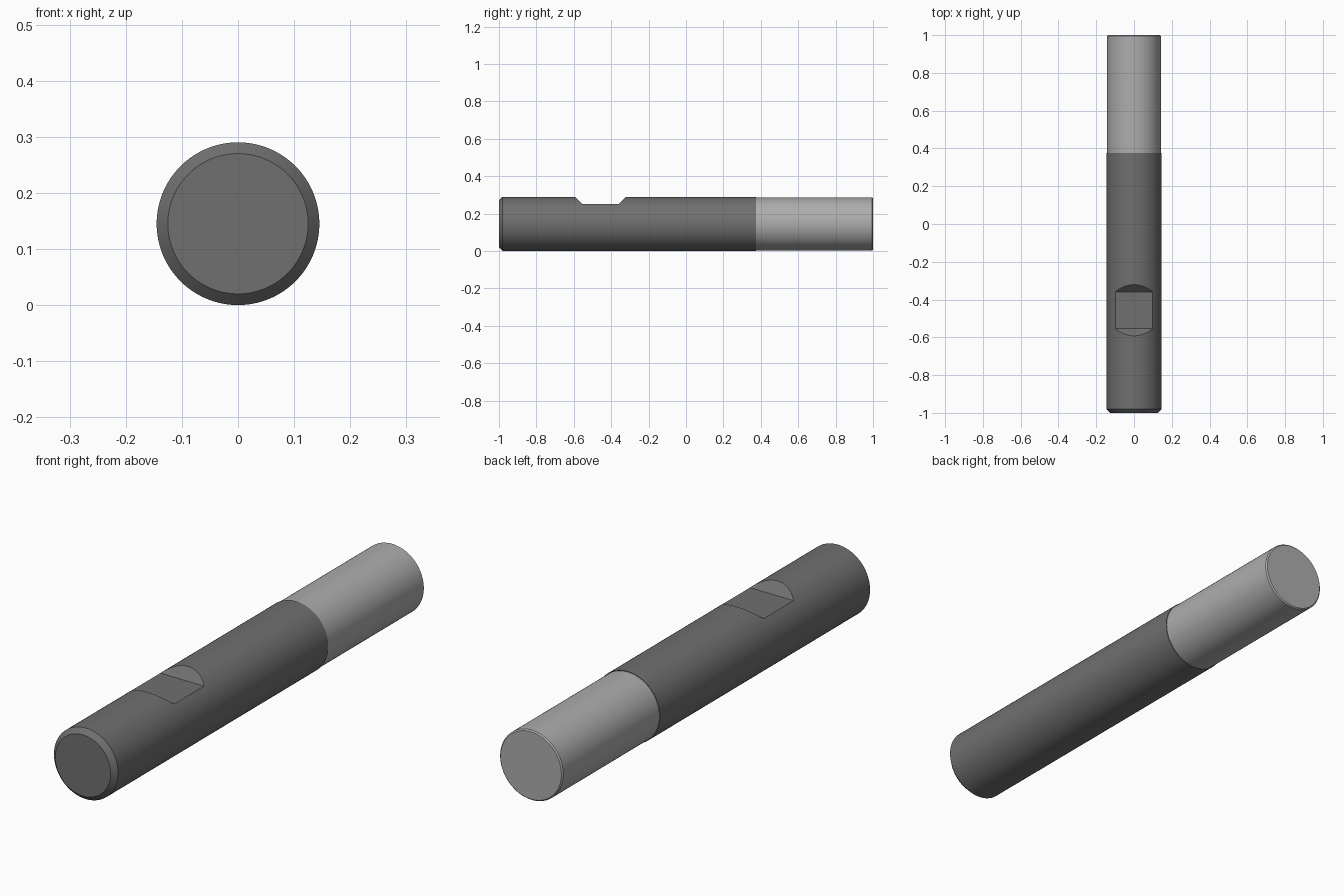
import bpy, bmesh
from math import sin, cos, tau, radians

if "Cube" in bpy.data.objects:
    bpy.data.objects.remove(bpy.data.objects["Cube"])

R = 0.145      # shank radius, also the height of the axis
SEGS = 128


def finish(name, bm):
    bmesh.ops.recalc_face_normals(bm, faces=bm.faces)
    mesh = bpy.data.meshes.new(name)
    bm.to_mesh(mesh)
    bm.free()
    obj = bpy.data.objects.new(name, mesh)
    bpy.context.collection.objects.link(obj)
    return obj


def turned(name, profile):
    """Closed solid turned around the y axis from (radius, y) points."""
    bm = bmesh.new()
    rings = [[bm.verts.new((r * cos(tau * i / SEGS), y, R + r * sin(tau * i / SEGS)))
              for i in range(SEGS)] for r, y in profile]
    for a, b in zip(rings, rings[1:]):
        for i in range(SEGS):
            j = (i + 1) % SEGS
            bm.faces.new((a[i], a[j], b[j], b[i]))
    bm.faces.new(rings[0])
    bm.faces.new(rings[-1])
    return finish(name, bm)


def prism(name, outline, half_width):
    """Side outline of (y, z) points extruded across x."""
    bm = bmesh.new()
    face = bm.faces.new([bm.verts.new((-half_width, y, z)) for y, z in outline])
    ext = bmesh.ops.extrude_face_region(bm, geom=[face])
    bmesh.ops.translate(bm, vec=(2 * half_width, 0, 0),
                        verts=[g for g in ext["geom"] if isinstance(g, bmesh.types.BMVert)])
    return finish(name, bm)


def activate(obj):
    bpy.ops.object.select_all(action='DESELECT')
    obj.select_set(True)
    bpy.context.view_layer.objects.active = obj


def paint(obj, name, grey):
    mat = bpy.data.materials.new(name)
    mat.diffuse_color = (grey, grey, grey, 1)
    mat.use_nodes = True
    mat.node_tree.nodes["Principled BSDF"].inputs["Base Color"].default_value = mat.diffuse_color
    obj.data.materials.append(mat)


# Dark shank with chamfered front end
shank = turned("shank", [(0.125, -1), (R, -0.98), (R, 0.375)])

# Clamping flat with 45 degree ramps, cut into the top
cutter = prism("flat_cutter",
               [(-0.553, 0.251), (-0.36, 0.251), (-0.26, 0.351), (-0.653, 0.351)], 0.3)
cutter.hide_render = True
activate(shank)
cut = shank.modifiers.new("clamping_flat", 'BOOLEAN')
cut.operation = 'DIFFERENCE'
cut.solver = 'EXACT'
cut.object = cutter
bpy.ops.object.modifier_apply(modifier=cut.name)
bpy.data.objects.remove(cutter)

# Light cutting section, slightly slimmer, with a tiny edge break
tip = turned("cutting_section", [(0.1425, 0.375), (0.1425, 0.995), (0.1375, 1)])

paint(shank, "dark_grey", 0.16)
paint(tip, "light_grey", 0.42)
for obj in (shank, tip):
    activate(obj)
    bpy.ops.object.shade_smooth_by_angle(angle=radians(30))
